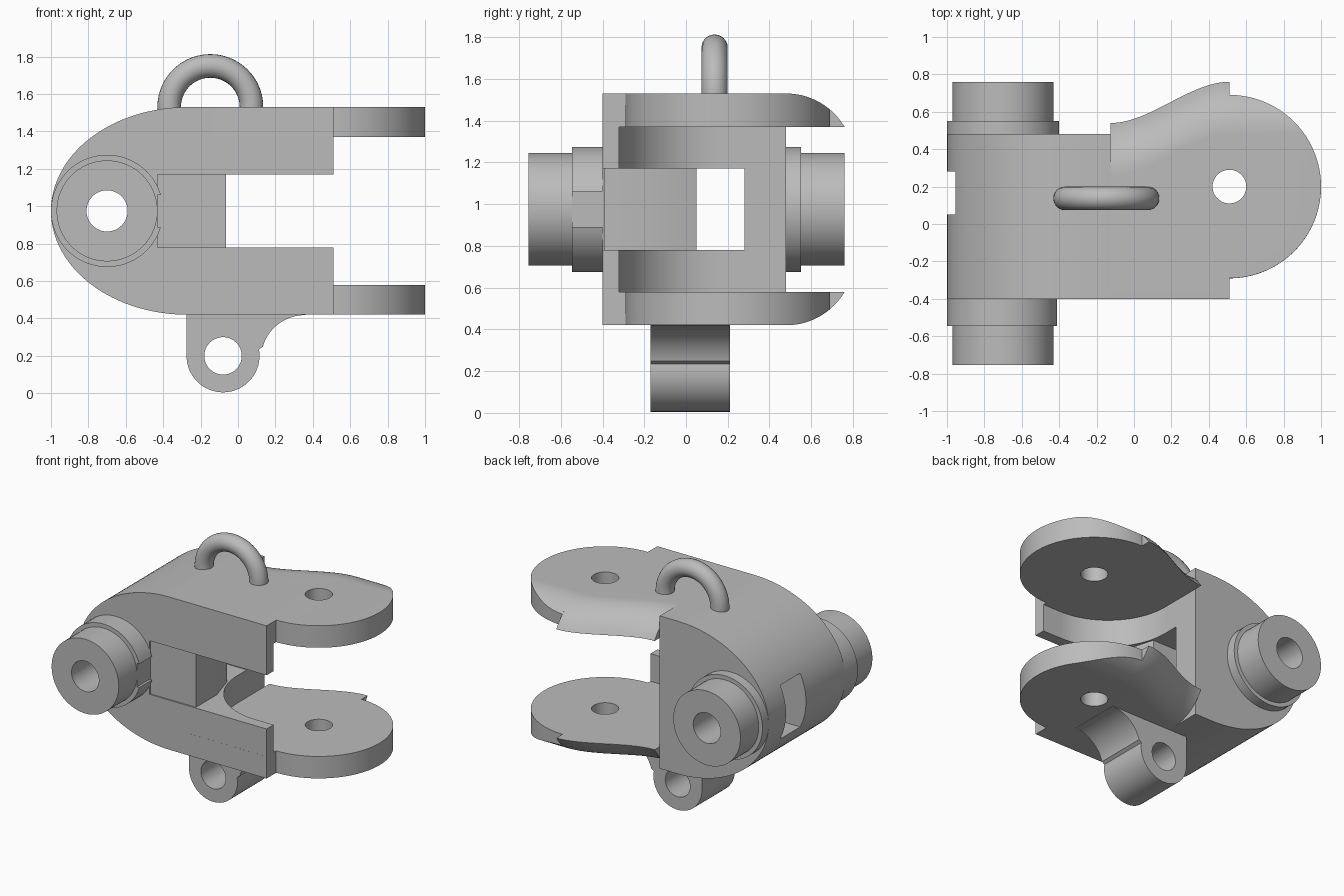
import bpy, bmesh, math
from mathutils import Vector

cube = bpy.data.objects.get("Cube")
if cube:
    bpy.data.objects.remove(cube, do_unlink=True)

grey = bpy.data.materials.new("plain grey")
grey.use_nodes = True
grey.diffuse_color = (0.5, 0.5, 0.5, 1)
grey.node_tree.nodes["Principled BSDF"].inputs["Base Color"].default_value = (0.5, 0.5, 0.5, 1)

MID = 0.975                        # mirror height of the fork
INNER, PLATE, OUTER = 0.195, 0.395, 0.555   # heights from the mirror plane
ROOT, TIP = -0.125, 0.51           # x range of the fork arms
FRONT, BACK = -0.4, 0.48
EYE_Y, EYE_R = 0.2, 0.49


def loft(name, rings):
    """Skin equal-length closed rings and cap both ends."""
    bm = bmesh.new()
    rows = [[bm.verts.new(p) for p in ring] for ring in rings]
    n = len(rows[0])
    for a, b in zip(rows, rows[1:]):
        for i in range(n):
            j = (i + 1) % n
            bm.faces.new((a[i], a[j], b[j], b[i]))
    bm.faces.new(rows[0])
    bm.faces.new(rows[-1])
    bmesh.ops.recalc_face_normals(bm, faces=bm.faces)
    mesh = bpy.data.meshes.new(name)
    bm.to_mesh(mesh)
    bm.free()
    obj = bpy.data.objects.new(name, mesh)
    bpy.context.collection.objects.link(obj)
    mesh.materials.append(grey)
    return obj


def prism(name, pts, axis, a, b):
    """Extrude a profile along y (points are x, z) or z (points are x, y)."""
    def place(p, t):
        return (p[0], t, p[1]) if axis == "y" else (p[0], p[1], t)
    return loft(name, [[place(p, t) for p in pts] for t in (a, b)])


def arc(cx, cy, rx, ry, start, end, n=32):
    steps = [math.radians(start + (end - start) * i / n) for i in range(n + 1)]
    return [(cx + rx * math.cos(t), cy + ry * math.sin(t)) for t in steps]


def disc(cx, cy, r, n=64):
    return arc(cx, cy, r, r, 0, 360, n)[:-1]


def box(name, x0, x1, y0, y1, z0, z1):
    return prism(name, [(x0, y0), (x1, y0), (x1, y1), (x0, y1)], "z", z0, z1)


def activate(obj):
    bpy.ops.object.select_all(action="DESELECT")
    obj.select_set(True)
    bpy.context.view_layer.objects.active = obj


def cut(obj, *cutters):
    activate(obj)
    for c in cutters:
        mod = obj.modifiers.new("cut", "BOOLEAN")
        mod.operation, mod.solver, mod.object = "DIFFERENCE", "EXACT", c
        bpy.ops.object.modifier_apply(modifier=mod.name)


# Cutters
pin_hole = prism("pin_hole_cutter", disc(-0.7, MID, 0.11), "y", -1, 1)
lug_hole = prism("lug_hole_cutter", disc(-0.08, 0.2, 0.1), "y", -1, 1)
eye_hole = prism("eye_hole_cutter", disc(TIP, EYE_Y, 0.09), "z", 0.1, 1.9)
window = box("window_cutter", -1.2, 0.2, 0.05, 0.28, MID - INNER, MID + INNER)
recess = box("recess_cutter", -0.43, 0, -0.5, -0.39, MID - INNER, MID + INNER)
notch = box("notch_cutter", -0.43, 0, -0.6, -0.3, 0.89, 1.06)
cutters = [pin_hole, lug_hole, eye_hole, window, recess, notch]
parts = []

# Rounded main body
body = prism("main_body", arc(-0.27, MID, 0.73, OUTER, 90, 270, 64)
             + [(ROOT, MID - OUTER), (ROOT, MID + OUTER)], "y", FRONT, BACK)
cut(body, pin_hole, window, recess)
parts.append(body)

# Stepped hollow pivots on both sides
for side, y0, y1, y2 in (("front", FRONT, -0.545, -0.755), ("back", BACK, 0.55, 0.76)):
    collar = prism(side + "_collar", disc(-0.7, MID, 0.3), "y", y0, y1)
    pivot = prism(side + "_pivot", disc(-0.7, MID, 0.27), "y", y1, y2)
    cut(collar, pin_hole)
    cut(pivot, pin_hole)
    if side == "front":
        cut(collar, notch)
    parts += [collar, pivot]


# Fork arms
def wing_edge(x):
    t = min(max((x - ROOT) / (TIP - ROOT), 0), 1)
    return 0.54 + 0.22 * t * t * (3 - 2 * t)


def section(x, y0, y1, sign):
    """Plate cross-section whose outer face rolls down to the wing edge."""
    edge = wing_edge(x)
    run, drop = 0.28, OUTER - PLATE
    radius = (run * run + drop * drop) / (2 * drop)
    start = min(max(edge - run, y0), y1)
    ys = [y0] + [start + (y1 - start) * i / 16 for i in range(17)]
    ring = [(x, y0 - 0.0005, MID + sign * PLATE)]
    for y in ys:
        d = max(0, y - edge + run)
        h = OUTER - radius + math.sqrt(radius * radius - d * d)
        ring.append((x, y, MID + sign * max(h, PLATE + 0.001)))
    ring.append((x, y1, MID + sign * PLATE))
    return ring


pocket = arc(0.365, 0.17, 0.49, 0.49, 270, 180, 32)
for label, s in (("upper", 1), ("lower", -1)):
    xs = [ROOT + (TIP - ROOT) * i / 32 for i in range(33)]
    plate = loft(label + "_plate", [section(x, FRONT, wing_edge(x), s) for x in xs])
    rings = []
    for i in range(41):
        a = math.radians(89.7 * i / 40)
        h = EYE_R * math.cos(a)
        rings.append(section(TIP + EYE_R * math.sin(a), EYE_Y - h, EYE_Y + h, s))
    eye = loft(label + "_eye", rings)
    cut(plate, eye_hole)
    cut(eye, eye_hole)
    jaw = prism(label + "_jaw", [(ROOT, FRONT), (TIP, FRONT), (TIP, -0.32)] + pocket,
                "z", MID + s * INNER, MID + s * PLATE)
    parts += [plate, eye, jaw]

# Stop between the jaws
parts.append(prism("jaw_stop", [(ROOT, -0.39), (-0.065, -0.39), (-0.065, -0.15), (ROOT, 0.05)],
                   "z", MID - INNER, MID + INNER))

# Hanging lug with a flared root
lug = prism("lower_lug", [(-0.275, 0.43)] + arc(-0.08, 0.2, 0.195, 0.195, 180, 370, 48)
            + arc(0.36, 0.19, 0.235, 0.228, 165, 90, 24) + [(0.36, 0.43)], "y", -0.17, 0.21)
cut(lug, lug_hole)
parts.append(lug)

# Lifting ring
rings = []
for i in range(49):
    a = math.radians(-8 + 196 * i / 48)
    out = Vector((math.cos(a), 0, math.sin(a)))
    centre = Vector((-0.148, 0.137, 1.53)) + 0.22 * out
    rings.append([centre + u * out + Vector((0, v, 0)) for u, v in disc(0, 0, 0.063, 24)])
parts.append(loft("lifting_ring", rings))

for part in parts:
    activate(part)
    bpy.ops.object.shade_smooth_by_angle(angle=math.radians(30))
for c in cutters:
    bpy.data.objects.remove(c, do_unlink=True)
